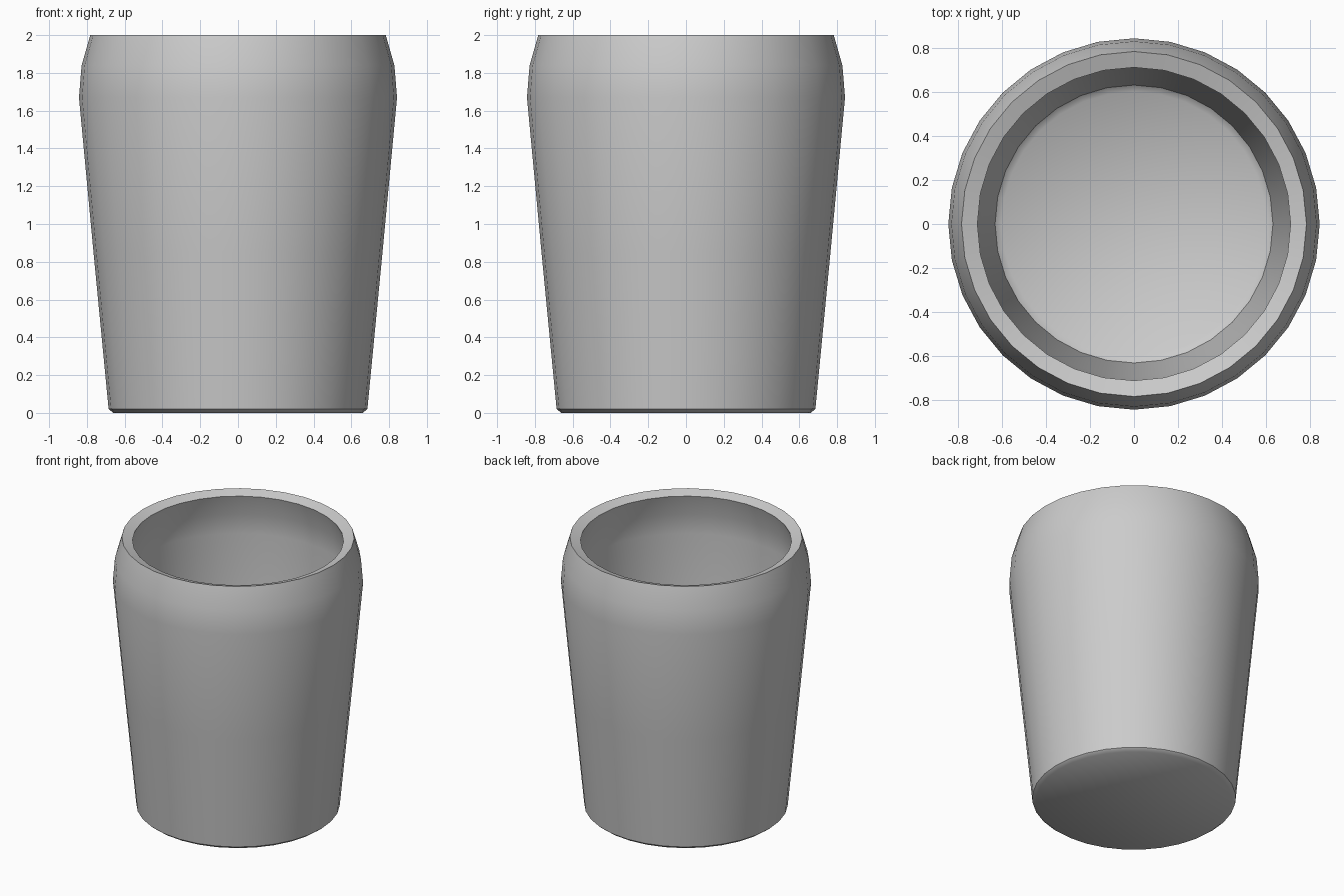
import bpy, bmesh, math

if "Cube" in bpy.data.objects:
    bpy.data.objects.remove(bpy.data.objects["Cube"])

SIDES = 32

# closed wall profile (radius, height): outside going up, over the lip, inside going down
profile = [
    (0.66, 0.0), (0.685, 0.02), (0.765, 0.85), (0.842, 1.67), (0.828, 1.84), (0.782, 2.0),
    (0.71, 1.975), (0.757, 1.82), (0.772, 1.67), (0.695, 0.85), (0.63, 0.09), (0.60, 0.065),
]

# tapered cup body
bm = bmesh.new()
rings = []
for r, z in profile:
    rings.append([bm.verts.new((r * math.cos(2 * math.pi * i / SIDES),
                                r * math.sin(2 * math.pi * i / SIDES), z))
                  for i in range(SIDES)])
for a, b in zip(rings, rings[1:]):
    for i in range(SIDES):
        j = (i + 1) % SIDES
        bm.faces.new((a[i], a[j], b[j], b[i]))

# underside and inner floor
bm.faces.new(list(reversed(rings[0])))
bm.faces.new(rings[-1])
bmesh.ops.recalc_face_normals(bm, faces=bm.faces)

mesh = bpy.data.meshes.new("cup")
bm.to_mesh(mesh)
bm.free()
cup = bpy.data.objects.new("cup", mesh)
bpy.context.collection.objects.link(cup)

# smooth walls with a crisp lip and base
bpy.context.view_layer.objects.active = cup
cup.select_set(True)
bpy.ops.object.shade_smooth_by_angle(angle=math.radians(40))
